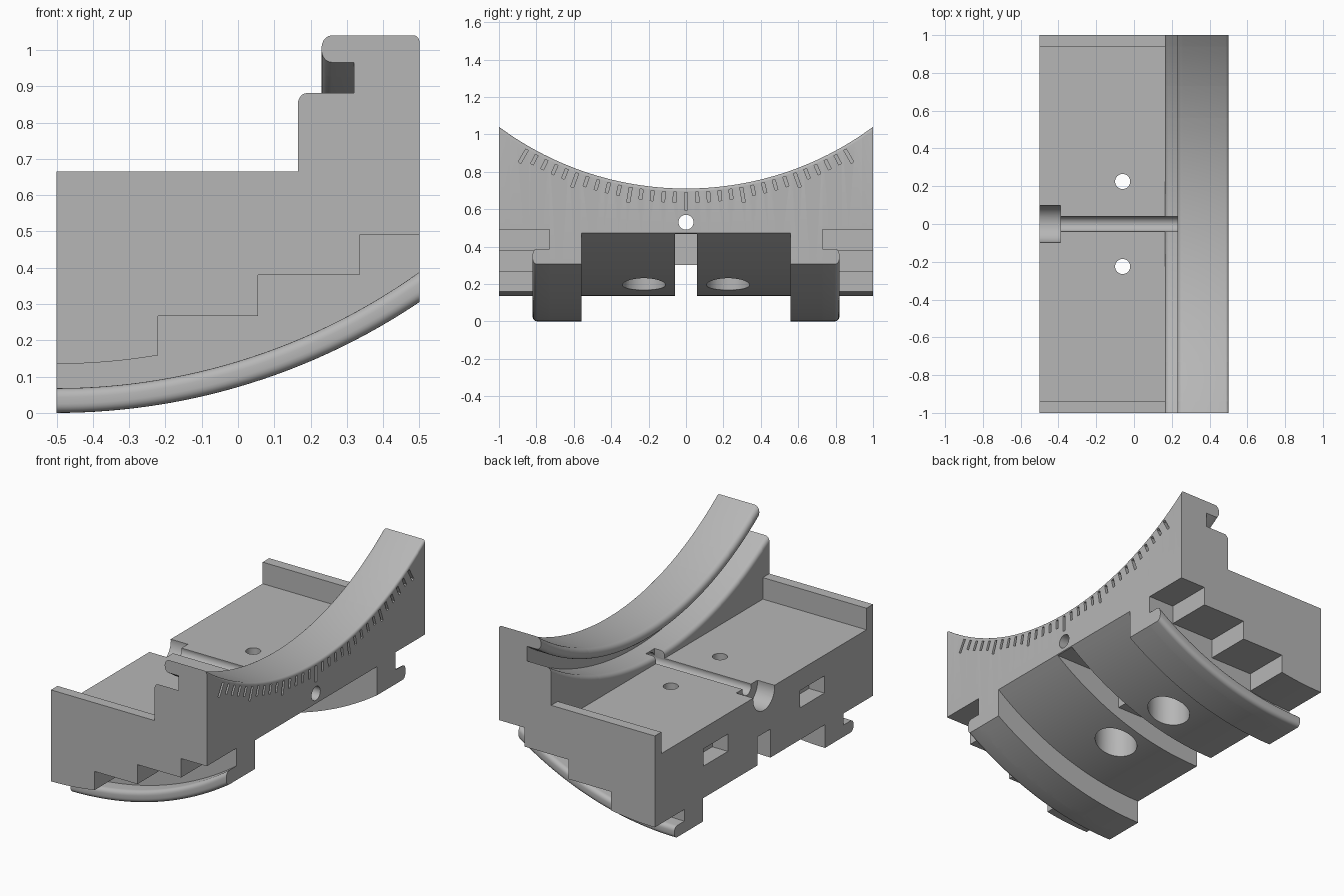
import bpy, bmesh, math
from mathutils import Matrix

cube = bpy.data.objects.get("Cube")
if cube:
    bpy.data.objects.remove(cube)

gray = bpy.data.materials.new("plain gray")
gray.use_nodes = True
gray.diffuse_color = (0.47, 0.47, 0.47, 1)
gray.node_tree.nodes["Principled BSDF"].inputs["Base Color"].default_value = (0.47, 0.47, 0.47, 1)

DECK, RIM = 0.54, 0.665       # deck and end wall heights
TOP_Z = 2.39                  # centre of the cradle arc, axis along x
BASE_Z = 1.79                 # centre of the underside arc, axis along y at x = -0.5


def add_object(name, bm):
    bmesh.ops.recalc_face_normals(bm, faces=bm.faces)
    mesh = bpy.data.meshes.new(name)
    bm.to_mesh(mesh)
    bm.free()
    mesh.materials.append(gray)
    obj = bpy.data.objects.new(name, mesh)
    bpy.context.collection.objects.link(obj)
    return obj


def loft(name, rings):
    bm = bmesh.new()
    rows = [[bm.verts.new(p) for p in ring] for ring in rings]
    n = len(rows[0])
    for a, b in zip(rows, rows[1:]):
        for i in range(n):
            j = (i + 1) % n
            bm.faces.new((a[i], a[j], b[j], b[i]))
    bm.faces.new(rows[0])
    bm.faces.new(rows[-1])
    return add_object(name, bm)


def spread(a, b, n):
    return [a + (b - a) * i / n for i in range(n + 1)]


def fillet(cx, cy, radius, start, end, n=5):
    return [(cx + radius * math.cos(math.radians(t)), cy + radius * math.sin(math.radians(t)))
            for t in spread(start, end, n)]


def top_z(r, y):
    return TOP_Z - math.sqrt(r * r - y * y)


def base_z(r, x):
    return BASE_Z - math.sqrt(r * r - (x + 0.5) ** 2)


# Cradle wall section as (x, radius): ledge, groove, overhanging lip
cradle = fillet(0.19, 1.835, 0.025, 180, 270) + [(0.32, 1.81), (0.32, 1.74)]
cradle += fillet(0.258, 1.712, 0.028, 90, 180) + fillet(0.258, 1.708, 0.028, 180, 270)
cradle += fillet(0.485, 1.695, 0.015, 270, 360)


def arc_bottom(r, x_start=0.5, n=28):
    return [(x, base_z(r, x)) for x in spread(x_start, -0.5, n)]


stairs = [(0.5, 0.49), (0.335, 0.49), (0.335, 0.38), (0.055, 0.38),
          (0.055, 0.267), (-0.22, 0.267)] + arc_bottom(1.655, -0.22, 8)


def slab(name, y0, y1, bottom, deck, n):
    rings = []
    for y in spread(y0, y1, n):
        outline = [(-0.5, deck), (0.165, deck)]
        outline += [(x, top_z(r, y)) for x, r in cradle] + bottom
        rings.append([(x, y, z) for x, z in outline])
    return loft(name, rings)


# Cutter helpers
cutters = []


def box_cut(x0, x1, y0, y1, z0, z1):
    ring = [(y0, z0), (y1, z0), (y1, z1), (y0, z1)]
    cutters.append(loft("cutter", [[(x, y, z) for y, z in ring] for x in (x0, x1)]))
    return cutters[-1]


def round_cut(center, radius, depth, along_x=False):
    bm = bmesh.new()
    turn = Matrix.Rotation(math.pi / 2, 4, 'Y') if along_x else Matrix.Identity(4)
    bmesh.ops.create_cone(bm, cap_ends=True, segments=40, radius1=radius, radius2=radius,
                          depth=depth, matrix=Matrix.Translation(center) @ turn)
    cutters.append(add_object("cutter", bm))
    return cutters[-1]


def engrave(obj, tools):
    for tool in tools:
        mod = obj.modifiers.new("cut", 'BOOLEAN')
        mod.operation = 'DIFFERENCE'
        mod.solver = 'EXACT'
        mod.object = tool
    bpy.context.view_layer.update()
    graph = bpy.context.evaluated_depsgraph_get()
    mesh = bpy.data.meshes.new_from_object(obj.evaluated_get(graph))
    obj.modifiers.clear()
    obj.data = mesh


# Graduation marks: one every two degrees, longer every ten
bm = bmesh.new()
for i in range(-15, 16):
    outer = 1.795 if i == 0 else 1.78 if i % 5 == 0 else 1.755
    length = outer - 1.70
    place = (Matrix.Translation((0.5, 0, TOP_Z)) @ Matrix.Rotation(math.radians(2 * i), 4, 'X')
             @ Matrix.Translation((0, 0, -1.70 - length / 2)) @ Matrix.Diagonal((0.05, 0.016, length, 1)))
    bmesh.ops.create_cube(bm, size=1, matrix=place)
marks = add_object("mark_cutter", bm)
cutters.append(marks)

# Central body with its holes and slots
body = slab("central_body", -0.56, 0.56, arc_bottom(1.655), DECK, 28)
tools = [marks,
         box_cut(-0.6, 0.07, -0.06, 0.06, 0.05, 0.30),
         box_cut(0.06, 0.6, -0.06, 0.06, 0.05, 0.468),
         round_cut((0, 0, 0.53), 0.04, 1.3, True),
         box_cut(-0.45, 0.23, -0.0395, 0.0395, 0.53, 0.64),
         round_cut((-0.5, 0, 0.53), 0.098, 0.22, True),
         box_cut(-0.6, -0.39, -0.0975, 0.0975, 0.53, 0.6)]
for s in (-1, 1):
    tools.append(round_cut((-0.06, s * 0.225, 0.4), 0.04, 0.6))
    tools.append(round_cut((-0.06, s * 0.225, 0.22), 0.115, 0.40))
    tools.append(box_cut(-0.6, -0.40, *sorted((s * 0.33, s * 0.555)), 0.32, 0.42))
engrave(body, tools)
parts = [body]

# Side sections, hooked rails and end walls
lip = fillet(0.795, 1.747, 0.025, -90, 0) + fillet(0.795, 1.765, 0.025, 0, 90)
lip = [(0.70, 1.722)] + lip + [(0.70, 1.79)]
for s, side in ((1, "back"), (-1, "front")):
    for name, y0, y1, bottom, deck, n in (
            ("rail_section", 0.56, 0.73, arc_bottom(1.79), DECK, 5),
            ("stepped_section", 0.73, 0.94, stairs, DECK, 6),
            ("end_wall", 0.94, 1.0, stairs, RIM, 2)):
        obj = slab(side + "_" + name, s * y0, s * y1, bottom, deck, n)
        if deck == DECK:
            engrave(obj, [marks])
        parts.append(obj)
    rings = [[(x, s * y, base_z(r, x)) for y, r in lip] for x in spread(-0.5, 0.5, 28)]
    parts.append(loft(side + "_rail_lip", rings))

for c in cutters:
    bpy.data.objects.remove(c)
bpy.context.view_layer.update()

# Smooth shading with crisp edges
bpy.ops.object.select_all(action='DESELECT')
for obj in parts:
    obj.select_set(True)
bpy.context.view_layer.objects.active = body
bpy.ops.object.shade_smooth_by_angle(angle=math.radians(30))
